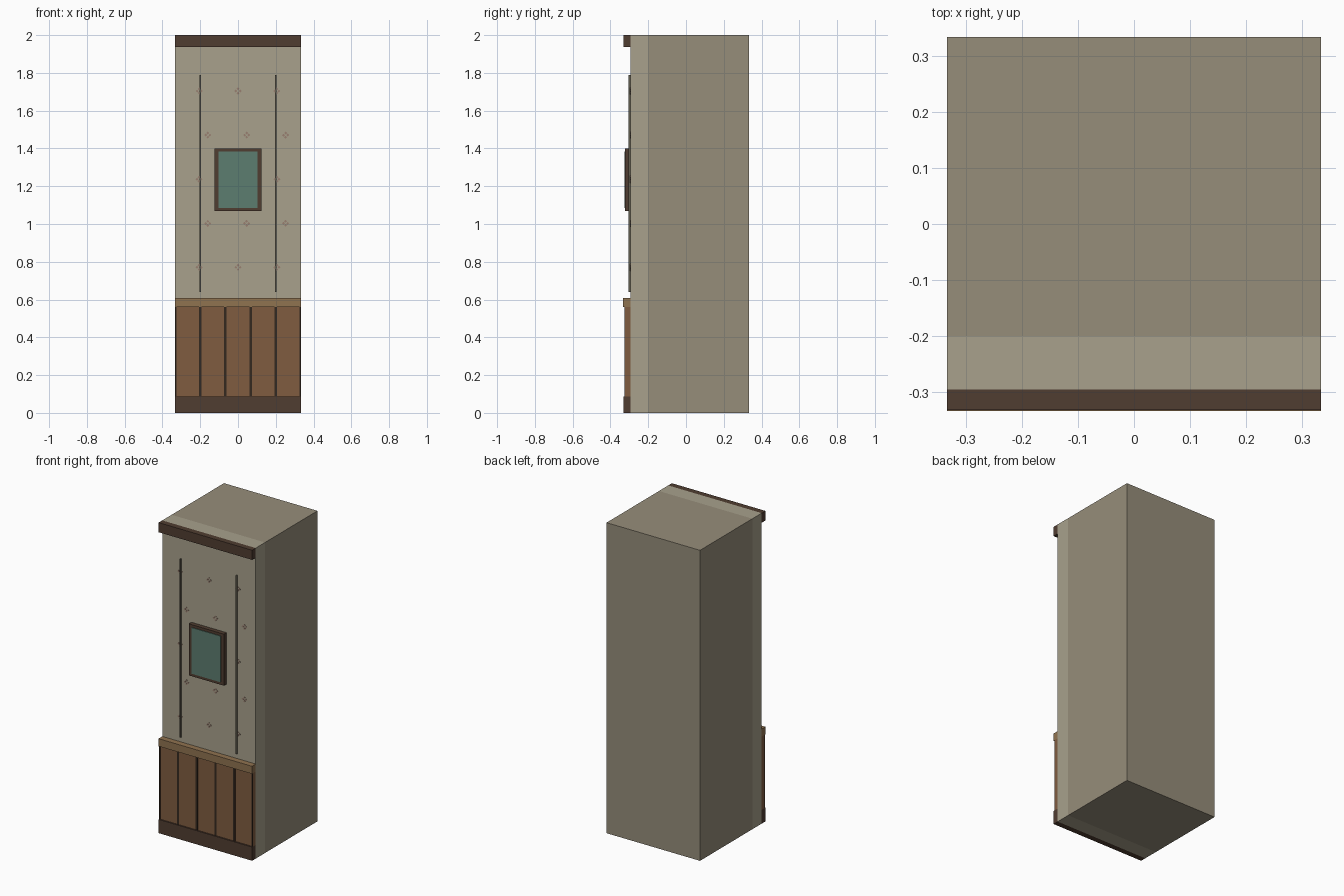
import bpy, bmesh, math
from mathutils import Matrix, Vector

if "Cube" in bpy.data.objects:
    bpy.data.objects.remove(bpy.data.objects["Cube"])


def material(name, r, g, b):
    m = bpy.data.materials.new(name)
    lin = lambda c: ((c / 255 + 0.055) / 1.055) ** 2.4
    m.diffuse_color = (lin(r), lin(g), lin(b), 1)
    m.use_nodes = True
    m.node_tree.nodes["Principled BSDF"].inputs["Base Color"].default_value = m.diffuse_color
    return m


STONE = material("wall_core", 150, 141, 122)
PAPER = material("wallpaper", 168, 161, 140)
DARK = material("dark_wood", 80, 61, 49)
WOOD = material("panel_wood", 128, 92, 64)
RAIL = material("rail_wood", 144, 115, 80)
GROOVE = material("groove", 52, 40, 31)
STRIPE = material("stripe", 98, 94, 80)
PETAL = material("petal", 152, 126, 112)
GLASS = material("picture", 92, 125, 112)


def add_box(bm, x0, x1, y0, y1, z0, z1, turn=0):
    # turn spins the box about its own y axis
    size = Matrix.Diagonal((x1 - x0, y1 - y0, z1 - z0, 1))
    mid = Matrix.Translation(((x0 + x1) / 2, (y0 + y1) / 2, (z0 + z1) / 2))
    bmesh.ops.create_cube(bm, size=1, matrix=mid @ Matrix.Rotation(turn, 4, 'Y') @ size)


def build(name, mat, *boxes):
    bm = bmesh.new()
    for b in boxes:
        add_box(bm, *b)
    me = bpy.data.meshes.new(name)
    bm.to_mesh(me)
    bm.free()
    me.materials.append(mat)
    ob = bpy.data.objects.new(name, me)
    bpy.context.collection.objects.link(ob)
    return ob


W = 0.333       # half width
F = -0.295      # wallpaper face

# Wall block and its papered front layer
build("wall_core", STONE, (-W, W, -0.2, W, 0, 2))
build("wallpaper_layer", PAPER, (-W, W, F, -0.2, 0, 2))

# Horizontal trims
build("baseboard", DARK, (-W, W, -0.332, F, 0, 0.088))
build("crown_trim", DARK, (-W, W, -0.332, F, 1.938, 2))
build("chair_rail", RAIL, (-W, W, -0.333, F, 0.56, 0.609))

# Wainscot boards with dark strips over the joints
build("wainscot", WOOD, (-W, W, -0.323, F, 0.088, 0.56))
for i in range(6):
    x = -W + i * 2 * W / 5
    x0, x1 = max(x - 0.007, -W), min(x + 0.007, W)
    build(f"board_joint_{i + 1}", GROOVE, (x0, x1, -0.326, -0.321, 0.088, 0.56))

# Wallpaper stripes
for side, x in (("left", -0.2), ("right", 0.2)):
    build(f"stripe_{side}", STRIPE, (x - 0.004, x + 0.004, -0.304, F, 0.64, 1.79))

# Staggered small flowers, each of four diamond petals
for row in range(5):
    z = 0.77 + row * 0.2335
    for col in range(3):
        x = (-0.16 if row % 2 else -0.206) + col * 0.206
        petals = []
        for k in range(4):
            a = k * math.pi / 2
            px, pz = x + 0.011 * math.cos(a), z + 0.011 * math.sin(a)
            s = 0.0055
            petals.append((px - s, px + s, F - 0.002, F, pz - s, pz + s, math.pi / 4))
        build(f"flower_{row + 1}_{col + 1}", PETAL, *petals)

# Framed picture
build("picture_frame", DARK,
      (-0.125, -0.104, -0.322, F, 1.068, 1.4), (0.104, 0.125, -0.322, F, 1.068, 1.4),
      (-0.104, 0.104, -0.322, F, 1.068, 1.086), (-0.104, 0.104, -0.322, F, 1.383, 1.4))
build("picture_pane", GLASS, (-0.104, 0.104, -0.326, F, 1.086, 1.383))
